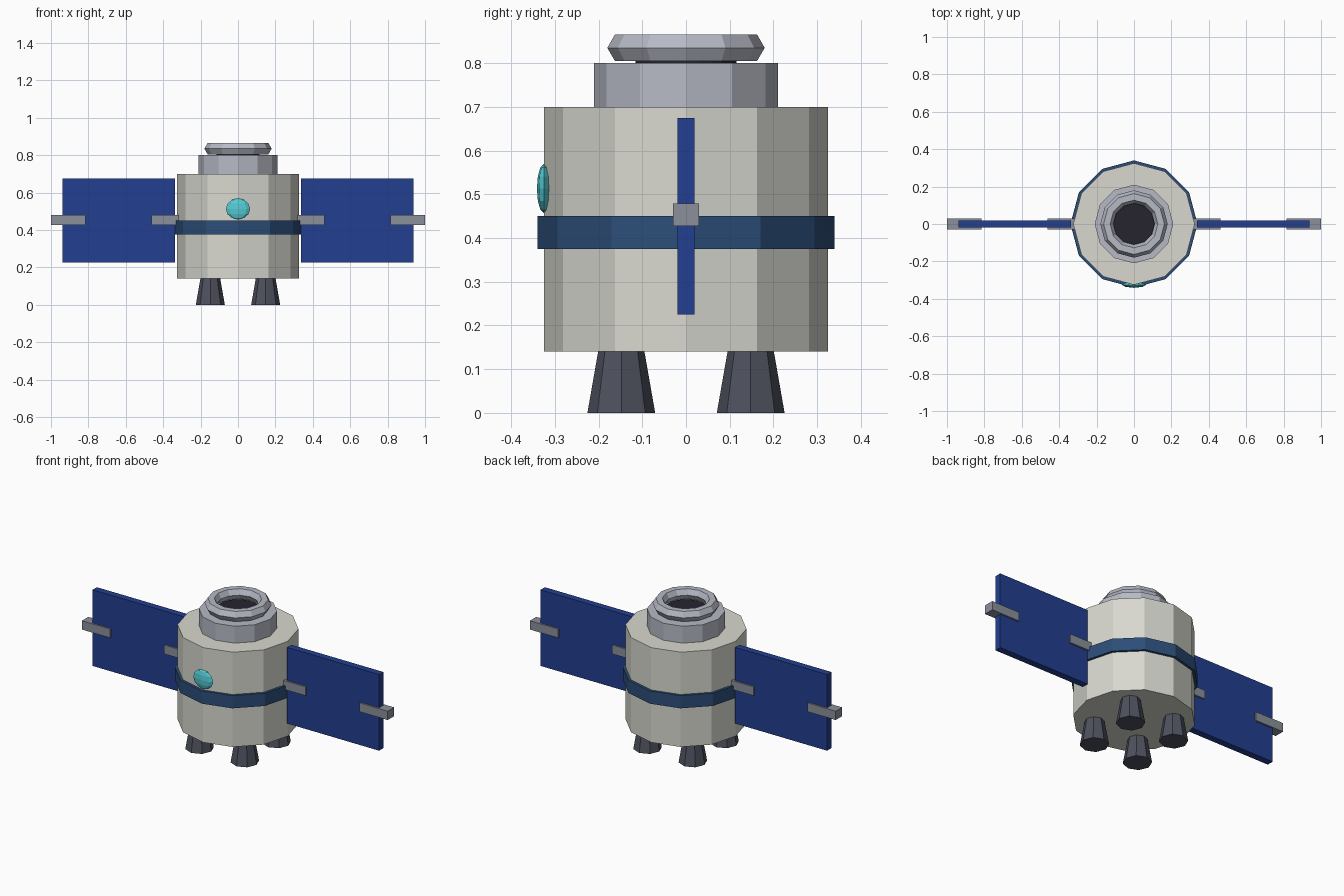
import bpy, bmesh, math
from mathutils import Matrix

if "Cube" in bpy.data.objects:
    bpy.data.objects.remove(bpy.data.objects["Cube"])


def material(name, hexcode):
    def lin(c):
        return c / 12.92 if c <= 0.04045 else ((c + 0.055) / 1.055) ** 2.4
    m = bpy.data.materials.new(name)
    rgb = [lin(int(hexcode[i:i + 2], 16) / 255) for i in (0, 2, 4)]
    m.diffuse_color = (*rgb, 1)
    m.use_nodes = True
    m.node_tree.nodes["Principled BSDF"].inputs["Base Color"].default_value = m.diffuse_color
    return m


HULL = material("off white hull", "D8D8D0")
BAND = material("navy band", "2C4D78")
METAL = material("light steel", "B6BAC5")
STRUT = material("grey strut", "8A909B")
PANEL = material("solar blue", "223E90")
GLASS = material("teal glass", "54CCD5")
NOZZLE = material("charcoal", "4E515D")
DARK = material("hatch black", "26242E")


def finish(name, bm, mat):
    bmesh.ops.recalc_face_normals(bm, faces=bm.faces)
    me = bpy.data.meshes.new(name)
    bm.to_mesh(me)
    bm.free()
    me.materials.append(mat)
    ob = bpy.data.objects.new(name, me)
    bpy.context.collection.objects.link(ob)
    return ob


def lathe(name, profile, sides, mat, x=0, y=0, ring=False):
    # Spin (radius, z) points round a vertical axis; a ring closes on itself
    bm = bmesh.new()
    rows = []
    for r, z in profile:
        rows.append([bm.verts.new((x + r * math.cos(2 * math.pi * i / sides),
                                   y + r * math.sin(2 * math.pi * i / sides), z))
                     for i in range(sides)])
    pairs = list(zip(rows, rows[1:]))
    if ring:
        pairs.append((rows[-1], rows[0]))
    else:
        bm.faces.new(rows[0])
        bm.faces.new(rows[-1])
    for a, b in pairs:
        for i in range(sides):
            j = (i + 1) % sides
            bm.faces.new((a[i], a[j], b[j], b[i]))
    return finish(name, bm, mat)


def box(name, lo, hi, mat):
    bm = bmesh.new()
    size = [h - l for l, h in zip(lo, hi)]
    mid = [(h + l) / 2 for l, h in zip(lo, hi)]
    bmesh.ops.create_cube(bm, size=1, matrix=Matrix.Translation(mid) @ Matrix.Diagonal((*size, 1)))
    return finish(name, bm, mat)


# Main hull, waist band and neck
lathe("hull", [(0.325, 0.14), (0.325, 0.70)], 12, HULL)
lathe("waist_band", [(0.34, 0.375), (0.34, 0.45)], 12, BAND)
lathe("docking_neck", [(0.21, 0.70), (0.21, 0.80)], 12, METAL)

# Docking lip with a six-sided section, and the dark hatch inside
lip = [(0.145 + 0.035 * math.cos(math.radians(a)), 0.835 + 0.035 * math.sin(math.radians(a)))
       for a in range(0, 360, 60)]
lathe("docking_lip", lip, 12, METAL, ring=True)
lathe("docking_hatch", [(0.115, 0.79), (0.115, 0.808)], 24, DARK)

# Four flared thrusters
for sx, px in ((-1, "left"), (1, "right")):
    for sy, py in ((-1, "front"), (1, "back")):
        lathe(f"thruster_{py}_{px}", [(0.0775, 0), (0.053, 0.14)], 8, NOZZLE,
              x=sx * 0.148, y=sy * 0.148)

# Solar wings with inner and outer struts
for s, side in ((-1, "left"), (1, "right")):
    def span(name, x0, x1, hy, z0, z1, mat):
        a, b = sorted((s * x0, s * x1))
        box(f"{name}_{side}", (a, -hy, z0), (b, hy, z1), mat)
    span("solar_panel", 0.336, 0.937, 0.02, 0.225, 0.675, PANEL)
    span("inner_strut", 0.28, 0.462, 0.03, 0.427, 0.479, STRUT)
    span("outer_strut", 0.815, 1.0, 0.03, 0.427, 0.479, STRUT)

# Faceted front window
bm = bmesh.new()
bmesh.ops.create_uvsphere(bm, u_segments=8, v_segments=6, radius=1,
                          matrix=Matrix.Translation((0, -0.325, 0.513))
                          @ Matrix.Diagonal((0.065, 0.016, 0.056, 1)))
finish("front_window", bm, GLASS)
